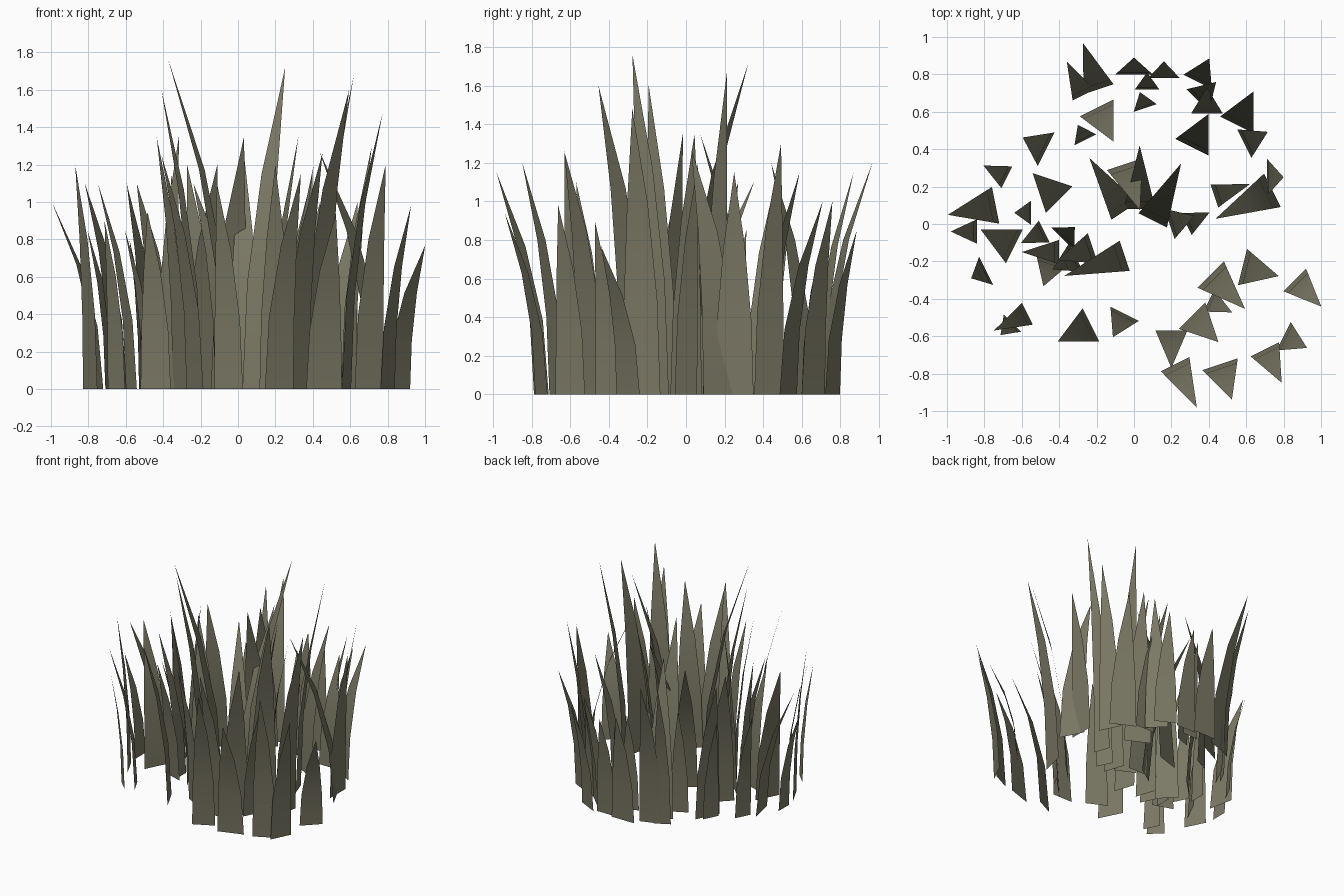
import bpy
import bmesh
from mathutils import Vector

default_cube = bpy.data.objects.get("Cube")
if default_cube:
    bpy.data.objects.remove(default_cube, do_unlink=True)

# One dry olive colour for every blade
OLIVE = (0.2, 0.19, 0.13, 1)
olive = bpy.data.materials.new("dry_olive_grass")
olive.use_nodes = True
olive.diffuse_color = OLIVE
shader = olive.node_tree.nodes["Principled BSDF"]
shader.inputs["Base Color"].default_value = OLIVE
shader.inputs["Roughness"].default_value = 0.9

# How far a tip hangs beyond its root, and how wide a blade is
SLIGHT, GENTLE, STRONG, DEEP, FAR = 0.09, 0.14, 0.2, 0.26, 0.34
NARROW, MEDIUM, WIDE = 0.13, 0.17, 0.2

# Lean headings: letters add up, so "FFL" is mostly front and a little left
HEADINGS = {
    "F": Vector((0, -1, 0)),
    "B": Vector((0, 1, 0)),
    "L": Vector((1, 0, 0)),
    "R": Vector((-1, 0, 0)),
}
UP = Vector((0, 0, 1))
SEGMENTS = 3


def add_blade(bm, x, y, height, heading, lean, width):
    """Flat blade that bends from its root towards its tip and tapers to a point."""
    root = Vector((x, y, 0))
    direction = sum((HEADINGS[letter] for letter in heading), Vector()).normalized()
    side = UP.cross(direction) * width / 2
    previous = None
    for step in range(SEGMENTS):
        rise = step / SEGMENTS
        bend = rise ** 2
        centre = root + direction * lean * bend + UP * height * rise
        half = side * (1 - bend)
        pair = [bm.verts.new(centre - half), bm.verts.new(centre + half)]
        if previous:
            bm.faces.new((previous[1], previous[0], pair[0], pair[1]))
        previous = pair
    tip = bm.verts.new(root + direction * lean + UP * height)
    bm.faces.new((previous[1], previous[0], tip))


def make_clump(name, blades):
    """One object per clump; each blade is root x, root y, height and its habit."""
    bm = bmesh.new()
    for blade in blades:
        add_blade(bm, *blade)
    for face in bm.faces:
        face.smooth = True
    mesh = bpy.data.meshes.new(name)
    bm.to_mesh(mesh)
    bm.free()
    mesh.materials.append(olive)
    clump = bpy.data.objects.new(name, mesh)
    bpy.context.collection.objects.link(clump)


# Front left corner, fanning outwards
make_clump("front_left_blades", [
    (.86, -.3, .77, "FL", STRONG, MEDIUM),
    (.8, -.6, .98, "LLF", GENTLE, MEDIUM),
    (.7, -.67, 1.2, "FFL", STRONG, MEDIUM),
    (.46, -.75, .94, "FFFL", STRONG, WIDE),
    (.22, -.75, 1.15, "FFL", DEEP, MEDIUM),
    (.2, -.57, 1.2, "F", STRONG, MEDIUM),
    (.31, -.49, 1.26, "FL", STRONG, WIDE),
    (.4, -.41, .9, "LLF", GENTLE, NARROW),
    (.41, -.27, 1.6, "FL", DEEP, WIDE),
    (.58, -.23, 1.48, "LLLLF", STRONG, WIDE),
])

# Front right corner, sparse
make_clump("front_right_blades", [
    (-.05, -.48, 1.1, "FFR", GENTLE, MEDIUM),
    (-.23, -.54, 1.25, "FRR", STRONG, WIDE),
    (-.57, -.48, 1.1, "RRF", STRONG, NARROW),
    (-.65, -.53, .9, "FR", SLIGHT, NARROW),
    (-.79, -.25, 1.2, "RRF", SLIGHT, MEDIUM),
])

# Right edge
make_clump("right_blades", [
    (-.84, -.04, .79, "R", GENTLE, NARROW),
    (-.74, .1, 1, "RRRRRF", DEEP, WIDE),
    (-.64, -.12, 1.1, "RRB", STRONG, WIDE),
    (-.68, .25, .85, "RRB", GENTLE, NARROW),
    (-.55, .06, 1.15, "R", SLIGHT, NARROW),
    (-.47, .4, 1.1, "RRB", GENTLE, WIDE),
    (-.5, .4, .8, "RRB", SLIGHT, NARROW),
    (-.4, .13, 1.1, "BR", STRONG, WIDE),
])

# Dense tuft just right of the middle
make_clump("inner_right_blades", [
    (-.05, -.17, 1.76, "RRRF", FAR, MEDIUM),
    (-.22, -.13, 1.6, "RRRF", STRONG, MEDIUM),
    (-.31, -.18, 1.35, "RRF", GENTLE, MEDIUM),
    (-.38, -.08, 1.35, "BL", SLIGHT, MEDIUM),
    (-.48, -.04, .85, "RRF", GENTLE, NARROW),
    (-.44, -.2, .95, "FFFR", GENTLE, MEDIUM),
    (-.4, -.15, 1.1, "R", STRONG, NARROW),
])

# Tall blades in the middle
make_clump("centre_blades", [
    (.1, .02, 1.72, "BBL", FAR, MEDIUM),
    (.03, .08, 1.27, "B", FAR, MEDIUM),
    (-.05, .07, 1.1, "BBBRR", FAR, MEDIUM),
    (-.05, .32, 1.35, "FFFL", DEEP, WIDE),
    (.19, 0, 1.35, "LLLB", GENTLE, MEDIUM),
    (.28, 0, 1.2, "LLB", GENTLE, NARROW),
])

# Back right corner
make_clump("back_right_blades", [
    (-.26, .45, .85, "BBR", SLIGHT, NARROW),
    (-.2, .62, 1.2, "FFL", STRONG, WIDE),
    (-.19, .72, 1.2, "BBBR", DEEP, MEDIUM),
    (-.27, .69, 1.15, "BBR", STRONG, NARROW),
    (0, .8, .86, "B", SLIGHT, WIDE),
    (.16, .78, .8, "B", SLIGHT, MEDIUM),
    (.07, .72, .75, "B", SLIGHT, NARROW),
    (.06, .62, .8, "BBBR", SLIGHT, NARROW),
])

# Back left corner, with one long blade that bends back inwards
make_clump("back_left_blades", [
    (.34, .76, .85, "BBL", GENTLE, MEDIUM),
    (.34, .66, 1, "BL", GENTLE, MEDIUM),
    (.39, .59, .85, "B", GENTLE, MEDIUM),
    (.55, .53, 1, "BBL", STRONG, WIDE),
    (.31, .41, 1.15, "BBL", STRONG, WIDE),
    (.59, .43, 1.3, "LLB", GENTLE, MEDIUM),
    (.71, .25, 1.15, "L", SLIGHT, WIDE),
    (.43, .15, 1.68, "LLLB", STRONG, NARROW),
    (.74, .18, 1.27, "RRF", FAR, WIDE),
])
